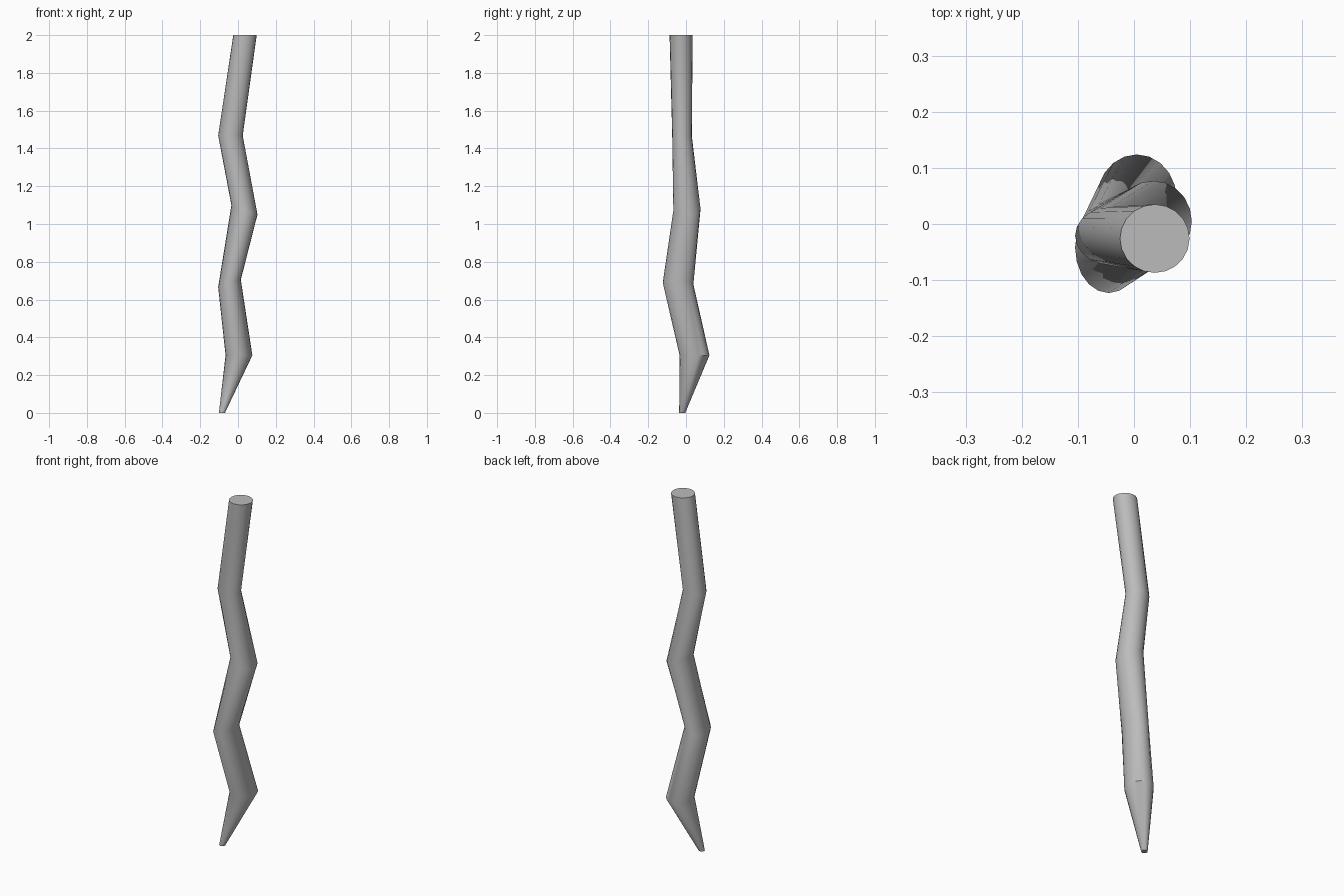
import bpy
import bmesh
from math import cos, sin, tau, radians

cube = bpy.data.objects.get("Cube")
if cube:
    bpy.data.objects.remove(cube, do_unlink=True)

SIDES = 20

# One flat grey
grey = bpy.data.materials.new("plain grey")
grey.use_nodes = True
colour = (0.5, 0.5, 0.5, 1)
grey.diffuse_color = colour
grey.node_tree.nodes["Principled BSDF"].inputs["Base Color"].default_value = colour

# Bends of the rod: centre x, y, z, radius x, radius y, slope along x, slope along y
bends = [
    (-0.085, -0.02, 0.0, 0.016, 0.016, 0, 0),
    (0.005, 0.045, 0.305, 0.071, 0.079, 0, 0),
    (-0.045, -0.042, 0.685, 0.06, 0.081, 0.33, -0.06),
    (0.034, 0.005, 1.075, 0.069, 0.072, -0.36, 0.06),
    (-0.04, -0.021, 1.468, 0.065, 0.052, 0, -0.05),
    (0.037, -0.026, 2.0, 0.062, 0.061, 0, 0),
]

# Skin the rings into a closed crooked rod
bm = bmesh.new()
rings = []
for x, y, z, rx, ry, sx, sy in bends:
    ring = []
    for i in range(SIDES):
        dx, dy = rx * cos(tau * i / SIDES), ry * sin(tau * i / SIDES)
        ring.append(bm.verts.new((x + dx, y + dy, z + sx * dx + sy * dy)))
    rings.append(ring)
for low, high in zip(rings, rings[1:]):
    for i in range(SIDES):
        j = (i + 1) % SIDES
        bm.faces.new((low[i], low[j], high[j], high[i]))
bm.faces.new(rings[0][::-1])
bm.faces.new(rings[-1])
bmesh.ops.recalc_face_normals(bm, faces=bm.faces)

mesh = bpy.data.meshes.new("crooked_rod")
bm.to_mesh(mesh)
bm.free()
mesh.materials.append(grey)
rod = bpy.data.objects.new("crooked_rod", mesh)
bpy.context.collection.objects.link(rod)

# Smooth sides, crisp ends
bpy.ops.object.select_all(action='DESELECT')
rod.select_set(True)
bpy.context.view_layer.objects.active = rod
bpy.ops.object.shade_smooth_by_angle(angle=radians(40))
